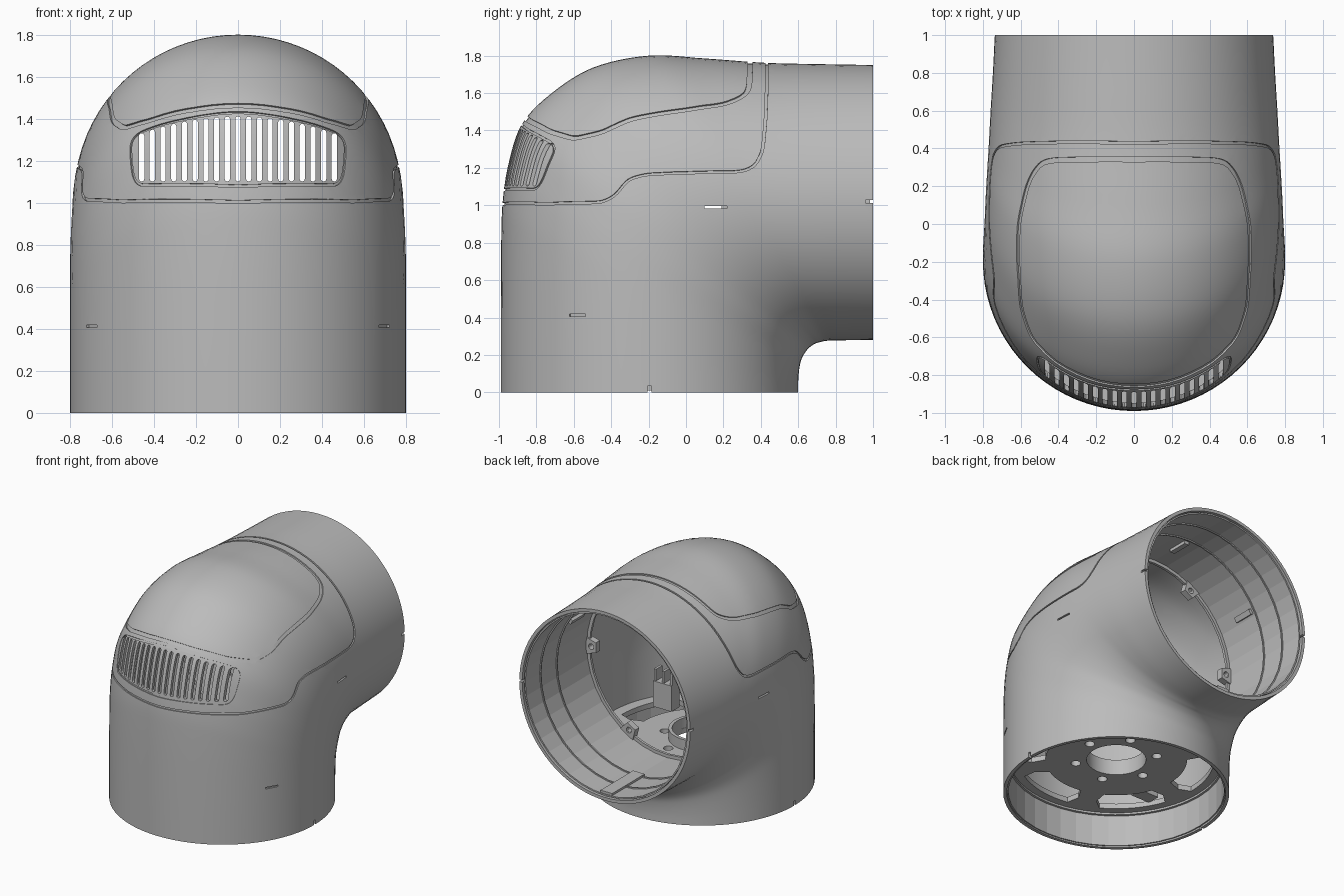
import bpy, bmesh
from math import sin, cos, pi, radians
from mathutils import Vector
from mathutils.bvhtree import BVHTree

if "Cube" in bpy.data.objects:
    bpy.data.objects.remove(bpy.data.objects["Cube"])

grey = bpy.data.materials.new("plain_grey")
grey.use_nodes = True
GREY = (0.5, 0.5, 0.5, 1)
grey.diffuse_color = GREY
for node in grey.node_tree.nodes:
    if node.type == 'BSDF_PRINCIPLED':
        node.inputs["Base Color"].default_value = GREY

SEG = 80      # points round the tube
STEPS = 6     # sections per span
WALL = 0.025
CY = -0.195   # axis of the upright tube
CZ = 1.015    # axis of the rear tube


def loft(name, shapes, capped=False):
    """Skin lists of rings; uncapped shapes close on themselves."""
    bm = bmesh.new()
    for rings in shapes:
        vs = [[bm.verts.new(p) for p in ring] for ring in rings]
        n, m = len(vs), len(vs[0])
        for i in range(n - 1 if capped else n):
            a, b = vs[i], vs[(i + 1) % n]
            for j in range(m):
                k = (j + 1) % m
                bm.faces.new((a[j], a[k], b[k], b[j]))
        if capped:
            bm.faces.new(vs[0])
            bm.faces.new(vs[-1])
    bmesh.ops.recalc_face_normals(bm, faces=bm.faces)
    if bm.calc_volume(signed=True) < 0:
        bmesh.ops.reverse_faces(bm, faces=bm.faces)
    mesh = bpy.data.meshes.new(name)
    bm.to_mesh(mesh)
    bm.free()
    mesh.materials.append(grey)
    obj = bpy.data.objects.new(name, mesh)
    bpy.context.collection.objects.link(obj)
    return obj


def area(mesh):
    return sum(p.area for p in mesh.polygons)


def cut(obj, cutter):
    """Subtract the cutter, taking the first solver that gives a sound result."""
    cutter.hide_render = True
    before = obj.data
    for solver in ('MANIFOLD', 'EXACT', 'FLOAT'):
        mod = obj.modifiers.new("cut", 'BOOLEAN')
        mod.operation, mod.solver, mod.object = 'DIFFERENCE', solver, cutter
        bpy.context.view_layer.update()
        deps = bpy.context.evaluated_depsgraph_get()
        mesh = bpy.data.meshes.new_from_object(obj.evaluated_get(deps))
        obj.modifiers.clear()
        if len(mesh.vertices) != len(before.vertices) and 0.4 < area(mesh) / area(before) < 1.5:
            obj.data = mesh
            break
    bpy.data.objects.remove(cutter)


def smooth(obj):
    bpy.ops.object.select_all(action='DESELECT')
    obj.select_set(True)
    bpy.context.view_layer.objects.active = obj
    bpy.ops.object.shade_smooth_by_angle(angle=radians(30))


def box(c, s, turn=0):
    x, y, z = (v / 2 for v in s)
    flat = [(-x, -y), (x, -y), (x, y), (-x, y)]
    ca, sa = cos(turn), sin(turn)
    return [[Vector(c) + Vector((u * ca - v * sa, u * sa + v * ca, h)) for u, v in flat]
            for h in (-z, z)]


def upright(p, q, h):
    return Vector((p, q + CY, h))


def rearward(p, q, h):
    return Vector((p, h, q + CZ))


def circle(r, n=32):
    return [(r * cos(2 * pi * i / n), r * sin(2 * pi * i / n)) for i in range(n)]


def disc(r, lo, hi, place, centre=(0, 0), n=32):
    return [[place(p + centre[0], q + centre[1], h) for p, q in circle(r, n)] for h in (lo, hi)]


def band(r_in, r_out, lo, hi, place, n=64):
    corners = [(r_in, lo), (r_out, lo), (r_out, hi), (r_in, hi)]
    return [[place(r * p, r * q, h) for r, h in corners] for p, q in circle(1, n)]


def pad(r_in, r_out, w_in, w_out, angle, lo, hi):
    """Tapered block on the rear tube wall, pointing inwards."""
    ca, sa = cos(angle), sin(angle)
    flat = [(r_in, -w_in), (r_in, w_in), (r_out, w_out), (r_out, -w_out)]
    return [[rearward(r * ca - w * sa, r * sa + w * ca, h) for r, w in flat] for h in (lo, hi)]


# Elbow shell: sections given by inner bend (y, z), outer bend (y, z), half width
SECTIONS = [
    (.6, 0, -.99, 0, .8), (.6, .06, -.99, .4, .8), (.605, .12, -.988, .8, .8),
    (.615, .17, -.98, 1.02, .8), (.635, .21, -.95, 1.22, .8), (.66, .24, -.88, 1.43, .797),
    (.69, .26, -.73, 1.59, .792), (.715, .268, -.5, 1.735, .787), (.74, .274, -.2, 1.8, .778),
    (.77, .277, .1, 1.785, .768), (.82, .278, .42, 1.762, .758), (.9, .279, .7, 1.755, .747),
    (1, .28, 1, 1.75, .737)]


def spline(rows):
    out = []
    for i in range(len(rows) - 1):
        four = [rows[max(i - 1, 0)], rows[i], rows[i + 1], rows[min(i + 2, len(rows) - 1)]]
        for s in range(STEPS):
            t = s / STEPS
            out.append([b + t * ((c - a) + t * ((2 * a - 5 * b + 4 * c - d)
                        + t * (3 * b - a - 3 * c + d))) / 2 for a, b, c, d in zip(*four)])
    return out + [list(rows[-1])]


def section(row, inset):
    inner, outer = Vector((0, row[0], row[1])), Vector((0, row[2], row[3]))
    mid, axis = (inner + outer) / 2, (outer - inner) / 2
    axis *= 1 - inset / axis.length
    return [mid + axis * q + Vector(((row[4] - inset) * p, 0, 0)) for p, q in circle(1, SEG)]


rows = spline(SECTIONS)
shell = loft("elbow_shell", [[section(r, 0) for r in rows]
                             + [section(r, WALL) for r in reversed(rows)]])
outer_faces = [tuple(p.vertices) for p in shell.data.polygons[:(len(rows) - 1) * SEG]]
skin = BVHTree.FromPolygons([v.co.copy() for v in shell.data.vertices], outer_faces)

# Grille slots with round ends
slots = []
for i in range(-9, 10):
    x, r, low = i * 0.051, 0.0125, 1.115
    high = 1.4 - 0.08 * (i / 9) ** 2
    ends = [(high if k < 7 else low, pi * (k if k < 7 else k - 1) / 6) for k in range(14)]
    slots.append([[Vector((x + r * cos(a), y, z + r * sin(a))) for z, a in ends]
                  for y in (-1.2, -0.4)])
cut(shell, loft("grille_slots", slots, True))

# Small slits and alignment notches
slits = []
for s in (-1, 1):
    slits += [box((s * .78, .16, .99), (.15, .12, .012)),
              box((s * .73, .985, 1.02), (.1, .05, .016)),
              box((s * .8, CY, .01), (.1, .02, .05)),
              box((s * .7, CY - .387, .412), (.03, .1, .012), -s * radians(29))]
cut(shell, loft("slits", slits, True))


# Panel grooves: points are placed from the front, side or top, then snapped to the skin
def on_skin(view, u, v):
    start, way = {'F': ((u + 1e-4, -3, v), (0, 1, 0)), 'S': ((3, u, v), (-1, 0, 0)),
                  'T': ((u + 1e-4, v, 3), (0, 0, -1))}[view]
    hit = skin.ray_cast(Vector(start), Vector(way))[0]
    return hit if hit else skin.find_nearest(Vector(start))[0]


def groove(name, half, width, depth):
    pts = [on_skin(*p) for p in half]
    pts[0].x = pts[-1].x = 0
    pts += [Vector((-p.x, p.y, p.z)) for p in pts[-2:0:-1]]
    path = []
    for a, b in zip(pts, pts[1:] + pts[:1]):
        n = max(1, round((b - a).length / 0.02))
        path += [a.lerp(b, i / n) for i in range(n)]
    for _ in range(4):
        path = [(path[i - 1] + 2 * p + path[(i + 1) % len(path)]) / 4 for i, p in enumerate(path)]
    rings = []
    for i, p in enumerate(path):
        spot, normal = skin.find_nearest(p)[:2]
        if normal.dot(spot - Vector((0, 0, 0.9))) < 0:
            normal = -normal
        side = (path[(i + 1) % len(path)] - path[i - 1]).cross(normal).normalized() * width / 2
        up, down = normal * 0.015, normal * -depth
        rings.append([spot - side + up, spot + side + up, spot + side + down, spot - side + down])
    cut(shell, loft(name, [rings]))


groove("cover_seam", [
    ('F', 0, 1.005), ('F', .55, 1.007), ('S', -.7, 1.01), ('S', -.45, 1.015), ('S', -.38, 1.05),
    ('S', -.31, 1.14), ('S', -.22, 1.165), ('S', .3, 1.18), ('S', .37, 1.21), ('S', .41, 1.29),
    ('S', .425, 1.45), ('T', .5, .43), ('T', 0, .43)], 0.014, 0.01)
groove("dome_seam", [
    ('F', 0, 1.465), ('F', .2, 1.447), ('F', .42, 1.393), ('S', -.6, 1.355), ('S', -.45, 1.39),
    ('S', -.3, 1.46), ('S', 0, 1.51), ('S', .2, 1.54), ('S', .27, 1.565),
    ('T', .49, .325), ('T', .43, .338), ('T', 0, .342)], 0.026, 0.009)
groove("grille_frame", [
    ('F', 0, 1.432), ('F', .25, 1.4), ('F', .48, 1.33), ('F', .51, 1.3), ('F', .5, 1.12),
    ('F', .48, 1.083), ('F', 0, 1.08)], 0.012, 0.008)
smooth(shell)

# Mounting plate across the lower opening
plate = loft("mounting_plate", [disc(.785, .27, .31, upright, n=64)], True)
holes = [disc(.21, .1, .5, upright)]
for k in range(6):
    a = radians(40 + 60 * k)
    b = a + pi / 6
    holes.append(disc(.035, .1, .5, upright, (.29 * cos(b), .29 * sin(b)), 16))
    arc = [a + radians(d) for d in range(-20, 21, 5)]
    edge = [(.5, t) for t in arc] + [(.6, arc[-1] + .06)] + [(.69, t) for t in reversed(arc)] \
        + [(.6, arc[0] - .06)]
    holes.append([[upright(r * cos(t), r * sin(t), h) for r, t in edge] for h in (.1, .5)])
cut(plate, loft("plate_holes", holes, True))
smooth(plate)

# Hub collar and seat ring, then the faceted liners of both openings
for name, ring in (("hub_collar", band(.21, .235, .27, .39, upright)),
                   ("plate_seat_ring", band(.75, .785, .255, .27, upright))):
    smooth(loft(name, [ring]))
loft("lower_liner", [band(.762, .772, .01, .25, upright, 40)])
loft("rear_liner", [band(.695, .706, .23, .985, rearward, 40)])
loft("rear_ledge_rings", [band(.67, .704, .21, .23, rearward, 40),
                          band(.686, .7, .6, .61, rearward, 40),
                          band(.686, .7, .8, .81, rearward, 40)])

# Bolt tabs and locating pads inside the rear tube
turns = [k * pi / 3 for k in range(6)]
tabs = loft("bolt_tabs", [pad(.61, .7, .04, .065, t, .19, .24) for t in turns], True)
cut(tabs, loft("tab_holes", [disc(.022, .1, .3, rearward, (.65 * cos(t), .65 * sin(t)), 16)
                             for t in turns], True))
loft("locating_pads", [pad(.67, .7, .02, .02, radians(d), .42, .58) for d in (30, 90, 150)], True)
loft("key_rail", [box((0, .78, .328), (.1, .4, .025))], True)

# Forked cable clips standing on the plate
clips = []
for s in (-1, 1):
    clips.append(box((s * .52, -.5, .4), (.16, .1, .2)))
    clips += [box((s * .52 + d, -.5, .54), (.02, .08, .1)) for d in (-.07, 0, .07)]
loft("cable_clips", clips, True)
